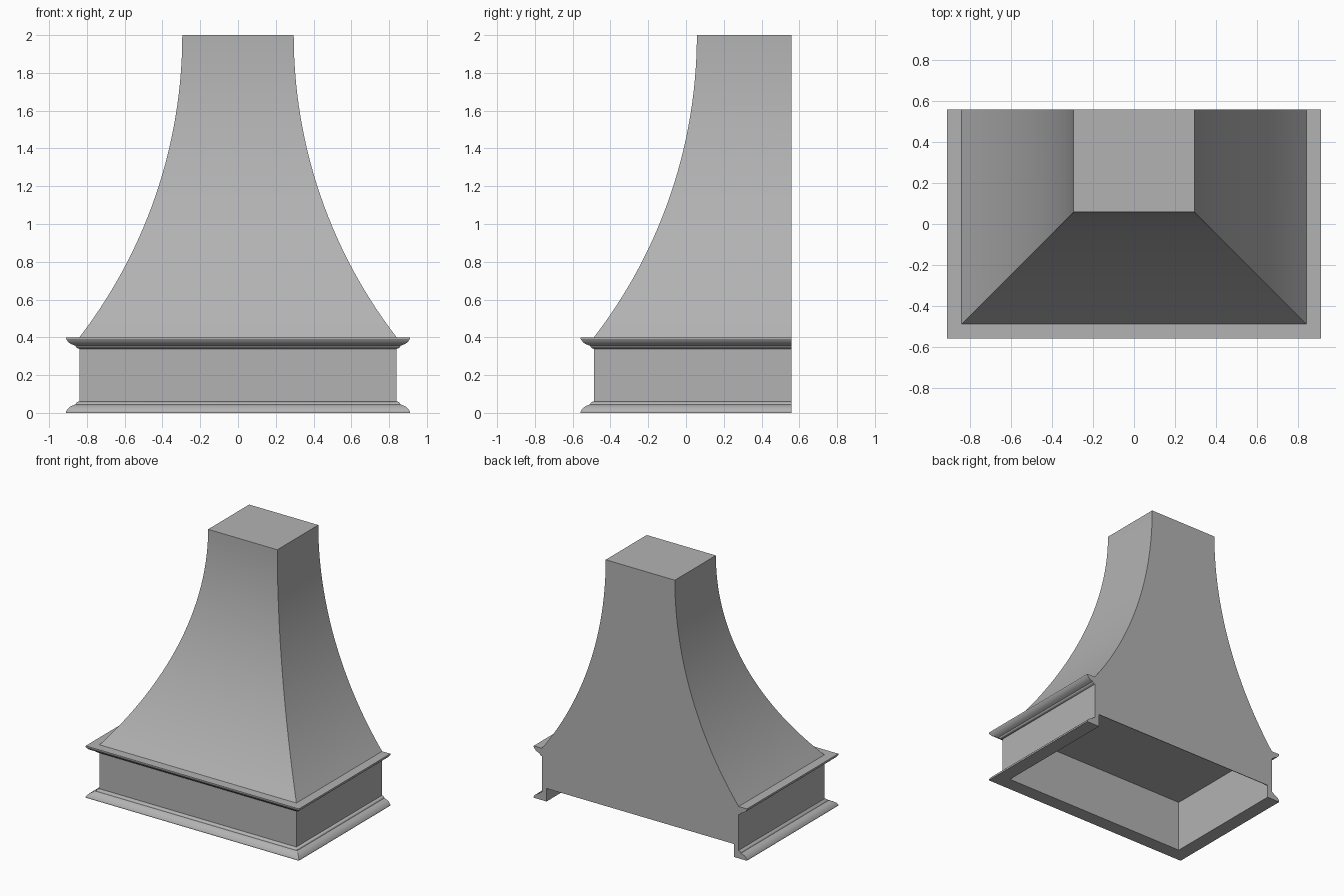
import bpy, bmesh, math

if "Cube" in bpy.data.objects:
    bpy.data.objects.remove(bpy.data.objects["Cube"])

HALF_X, FRONT, BACK = 0.84, -0.4875, 0.5575   # outer faces of the skirt

grey = bpy.data.materials.new("plain_grey")
grey.diffuse_color = (0.45, 0.45, 0.45, 1)
grey.use_nodes = True
grey.node_tree.nodes["Principled BSDF"].inputs["Base Color"].default_value = grey.diffuse_color


def finish(name, bm):
    """Turn a bmesh into a grey object with sharp edges kept."""
    bmesh.ops.recalc_face_normals(bm, faces=bm.faces)
    mesh = bpy.data.meshes.new(name)
    bm.to_mesh(mesh)
    bm.free()
    mesh.materials.append(grey)
    ob = bpy.data.objects.new(name, mesh)
    bpy.context.collection.objects.link(ob)
    bpy.ops.object.select_all(action='DESELECT')
    ob.select_set(True)
    bpy.context.view_layer.objects.active = ob
    bpy.ops.object.shade_smooth_by_angle(angle=math.radians(25))
    return ob


def loft(name, rings):
    """Join equal closed rings of points and cap both ends."""
    bm = bmesh.new()
    loops = [[bm.verts.new(p) for p in ring] for ring in rings]
    n = len(loops[0])
    for a, b in zip(loops, loops[1:]):
        for i in range(n):
            j = (i + 1) % n
            bm.faces.new((a[i], a[j], b[j], b[i]))
    bm.faces.new(loops[0])
    bm.faces.new(loops[-1])
    return finish(name, bm)


def sweep_three_sides(name, section):
    """Run an (outward offset, height) section round left, front and right."""
    def station(sx, at_back):
        return [(sx * (HALF_X + d), BACK if at_back else FRONT - d, z)
                for d, z in section]
    return loft(name, [station(-1, True), station(-1, False),
                       station(1, False), station(1, True)])


# Flared hood: circular arc, vertical at the top, flat back
RISE, FLARE, STEPS = 1.6, 0.545, 28
radius = (RISE ** 2 + FLARE ** 2) / (2 * FLARE)
sweep_angle = math.asin(RISE / radius)
rings = []
for k in range(STEPS + 1):
    a = sweep_angle * (1 - k / STEPS)
    z = 2 - radius * math.sin(a)
    inset = FLARE - radius * (1 - math.cos(a))
    x, y = HALF_X - inset, FRONT + inset
    rings.append([(-x, y, z), (x, y, z), (x, BACK, z), (-x, BACK, z)])
loft("flared_hood", rings)

# Skirt boards round three sides, hollow inside
sweep_three_sides("skirt", [(0, 0.1), (0, 0.4), (-0.04, 0.4), (-0.04, 0.1)])

# Ogee moulding, used upright at the foot and inverted under the hood
ogee = [(0.07, 0), (0.07, 0.008), (0.064, 0.018), (0.055, 0.028),
        (0.043, 0.036), (0.028, 0.042), (0.02, 0.045), (0.017, 0.052),
        (0.01, 0.058), (0, 0.061)]
sweep_three_sides("base_moulding", ogee + [(0, 0.1), (-0.04, 0.1), (-0.04, 0)])
sweep_three_sides("crown_moulding", [(d, 0.4 - z) for d, z in ogee] + [(0, 0.4)])

# Thin back panel closing the skirt, stopping short of the floor
w = HALF_X - 0.04
loft("back_panel", [[(-w, y, 0.1), (w, y, 0.1), (w, y, 0.4), (-w, y, 0.4)]
                    for y in (BACK - 0.005, BACK)])
